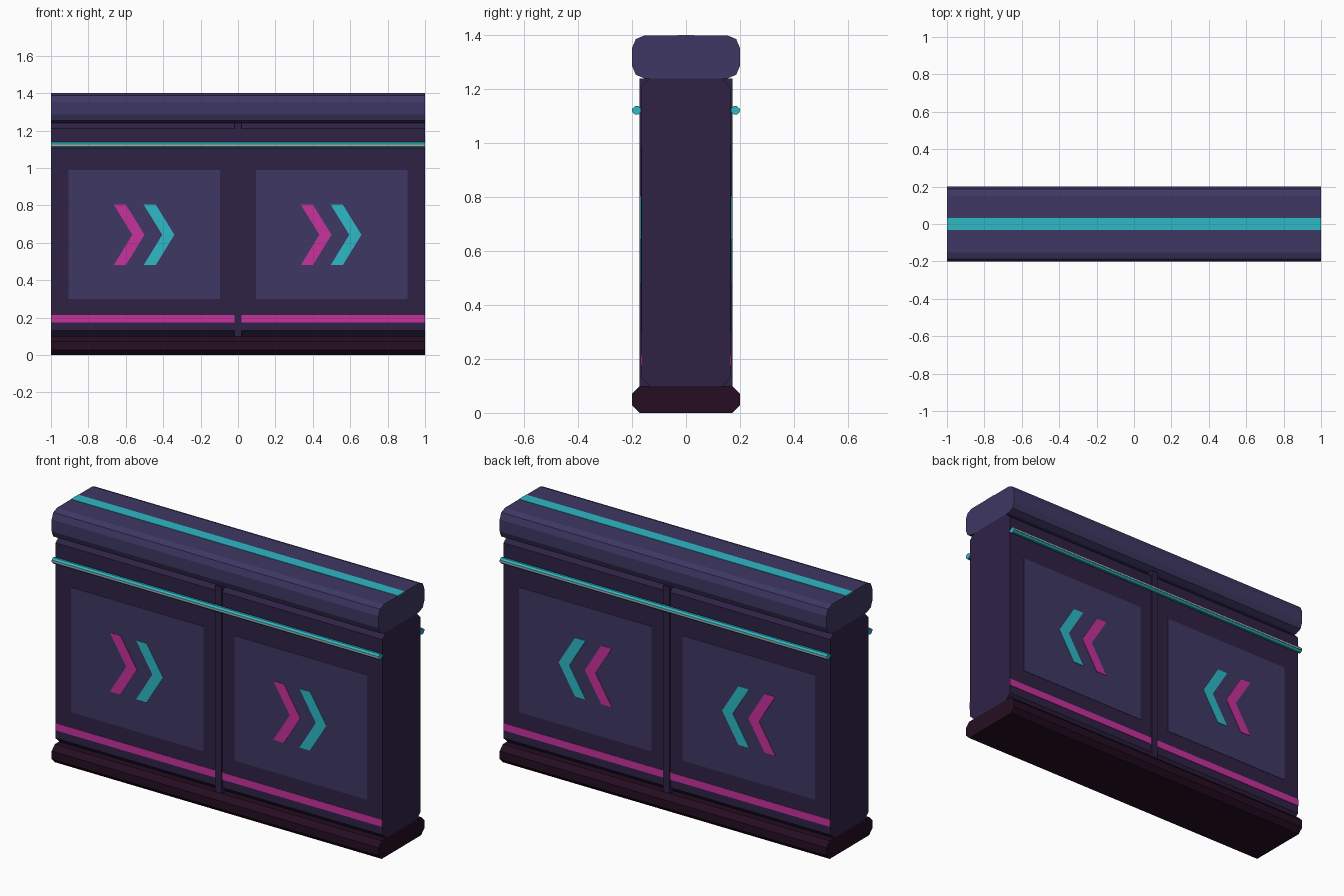
import bpy, math

if "Cube" in bpy.data.objects:
    bpy.data.objects.remove(bpy.data.objects["Cube"])


def material(name, rgb):
    """Flat material from 0-255 sRGB values."""
    m = bpy.data.materials.new(name)
    lin = [((c / 255 + 0.055) / 1.055) ** 2.4 if c > 10 else c / 255 / 12.92 for c in rgb]
    m.diffuse_color = (*lin, 1)
    m.use_nodes = True
    m.node_tree.nodes["Principled BSDF"].inputs["Base Color"].default_value = m.diffuse_color
    return m


slate = material("slate purple", (62, 56, 99))
plum = material("dark plum", (47, 34, 69))
maroon = material("black maroon", (37, 13, 34))
cyan = material("bright cyan", (46, 184, 198))
magenta = material("hot magenta", (198, 50, 156))
pale = material("pale grey", (170, 175, 178))


def add_object(name, verts, faces, mat):
    me = bpy.data.meshes.new(name)
    me.from_pydata(verts, [], faces)
    me.materials.append(mat)
    ob = bpy.data.objects.new(name, me)
    bpy.context.collection.objects.link(ob)
    return ob


def prism(name, outline, lo, hi, axis, mat):
    """Extrude a 2D outline along x (outline is y, z) or y (outline is x, z)."""
    n = len(outline)
    place = (lambda p, d: (d, p[0], p[1])) if axis == "x" else (lambda p, d: (p[0], d, p[1]))
    verts = [place(p, d) for d in (lo, hi) for p in outline]
    faces = [tuple(reversed(range(n))), tuple(range(n, 2 * n))]
    faces += [(i, (i + 1) % n, n + (i + 1) % n, n + i) for i in range(n)]
    if axis == "y":
        faces = [tuple(reversed(f)) for f in faces]
    return add_object(name, verts, faces, mat)


def rect(a0, a1, z0, z1):
    return [(a0, z0), (a1, z0), (a1, z1), (a0, z1)]


def rounded(half, z0, z1, r, segments):
    """Rectangle outline with bevelled corners, counter-clockwise."""
    pts = []
    for cy, cz, start in ((half - r, z0 + r, -90), (half - r, z1 - r, 0),
                          (r - half, z1 - r, 90), (r - half, z0 + r, 180)):
        for i in range(segments + 1):
            a = math.radians(start + 90 * i / segments)
            pts.append((cy + r * math.cos(a), cz + r * math.sin(a)))
    return pts


# Main wall, foot and top cap
prism("foot", rounded(0.2, 0, 0.1, 0.028, 1), -1, 1, "x", maroon)
prism("wall", rounded(0.165, 0.1, 1.24, 0.03, 1), -1, 1, "x", plum)
prism("cap", rounded(0.2, 1.24, 1.4, 0.047, 2), -1, 1, "x", slate)
prism("cap_stripe", rect(-0.032, 0.032, 1.397, 1.402), -1, 1, "x", cyan)

# Centre joint rib wrapping both faces
prism("centre_rib", rect(-0.172, 0.172, 0.1, 1.24), -0.02, 0.02, "x", plum)

CHEVRON = [(-0.665, 0.48), (-0.6, 0.48), (-0.5, 0.643), (-0.6, 0.805),
           (-0.665, 0.805), (-0.565, 0.643)]

for side, s in (("front", -1), ("back", 1)):
    def plate(name, outline, depth, mat):
        lo, hi = sorted((s * 0.163, s * (0.165 + depth)))
        prism(side + "_" + name, outline, lo, hi, "y", mat)

    # Tubular light rail with a pale outer strip
    rail = [(s * 0.183 + 0.017 * math.cos(math.radians(22.5 + 45 * i)),
             1.122 + 0.017 * math.sin(math.radians(22.5 + 45 * i))) for i in range(8)]
    prism(side + "_rail", rail, -1, 1, "x", cyan)
    y0, y1 = sorted((s * 0.195, s * 0.2))
    prism(side + "_rail_strip", rect(y0, y1, 1.118, 1.128), -1, 1, "x", pale)

    # Two bays: panel, lower stripe and a pair of arrows
    for bay, dx in (("left", 0), ("right", 1)):
        plate(bay + "_panel", rect(dx - 0.905, dx - 0.095, 0.3, 0.99), 0.002, slate)
        x0, x1 = ((-1, -0.02), (0.02, 1))[dx]
        plate(bay + "_stripe", rect(x0, x1, 0.175, 0.215), 0.003, magenta)
        for name, off, mat in (("first_arrow", 0, magenta), ("second_arrow", 0.16, cyan)):
            plate(bay + "_" + name, [(x + dx + off, z) for x, z in CHEVRON], 0.005, mat)
